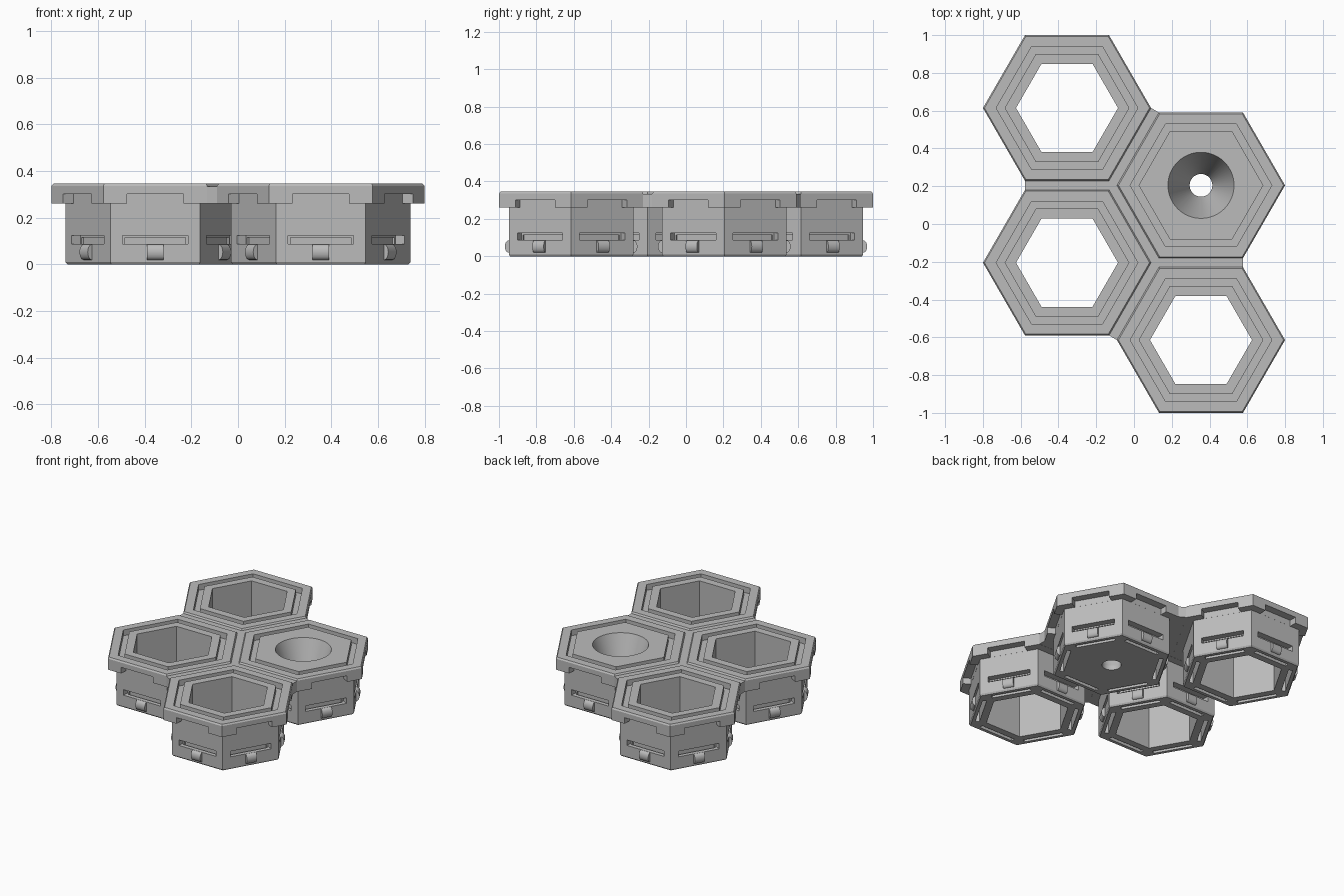
import bpy, bmesh, math
from mathutils import Matrix, Vector

default = bpy.data.objects.get("Cube")
if default:
    bpy.data.objects.remove(default, do_unlink=True)

PITCH, RIM, BODY, HOLE = 0.819, 0.445, 0.385, 0.27
TOP, LEDGE = 0.345, 0.26
COS30 = math.cos(math.pi / 6)
X, Y = PITCH * COS30 / 2, PITCH / 4
CENTRES = {
    "back_right_cell": Vector((-X, 3 * Y, 0)),
    "funnel_cell": Vector((X, Y, 0)),
    "middle_cell": Vector((-X, -Y, 0)),
    "front_cell": Vector((X, -3 * Y, 0)),
}
SIDES = [math.radians(30 + 60 * k) for k in range(6)]

grey = bpy.data.materials.new("plain_grey")
grey.use_nodes = True
colour = (0.5, 0.5, 0.5, 1)
grey.diffuse_color = colour
grey.node_tree.nodes["Principled BSDF"].inputs["Base Color"].default_value = colour


def make_object(name, bm, location=(0, 0, 0)):
    bmesh.ops.recalc_face_normals(bm, faces=bm.faces[:])
    mesh = bpy.data.meshes.new(name)
    bm.to_mesh(mesh)
    bm.free()
    mesh.materials.append(grey)
    obj = bpy.data.objects.new(name, mesh)
    obj.location = location
    bpy.context.collection.objects.link(obj)
    return obj


def loft(bm, profile, sides, closed):
    """Sweep (radius, z) points round the z axis."""
    rings = []
    for r, z in profile:
        rings.append([bm.verts.new((r * math.cos(a), r * math.sin(a), z))
                      for a in (math.tau * i / sides for i in range(sides))])
    pairs = list(zip(rings, rings[1:]))
    if closed:
        pairs.append((rings[-1], rings[0]))
    else:
        bm.faces.new(rings[0])
        bm.faces.new(rings[-1])
    for a, b in pairs:
        for i in range(sides):
            j = (i + 1) % sides
            bm.faces.new((a[i], a[j], b[j], b[i]))


def prism(bm, points, depth, matrix):
    """Extrude an outline of 3D points along a depth vector."""
    lower = [bm.verts.new(matrix @ Vector(p)) for p in points]
    upper = [bm.verts.new(matrix @ (Vector(p) + Vector(depth))) for p in points]
    bm.faces.new(lower)
    bm.faces.new(upper)
    n = len(points)
    for i in range(n):
        j = (i + 1) % n
        bm.faces.new((lower[i], lower[j], upper[j], upper[i]))


def side_box(bm, angle, near, far, half, low, high, centre=Vector()):
    """Box whose x axis points out through one side of a cell."""
    matrix = Matrix.Translation(centre) @ Matrix.Rotation(angle, 4, "Z")
    outline = [(near, -half, low), (far, -half, low), (far, half, low), (near, half, low)]
    prism(bm, outline, (0, 0, high - low), matrix)


def cut(obj, bm):
    cutter = make_object("cutter", bm, obj.location)
    cutter.hide_render = True
    mod = obj.modifiers.new("cut", "BOOLEAN")
    mod.operation, mod.solver, mod.object = "DIFFERENCE", "EXACT", cutter
    mod.use_self = True
    bpy.context.view_layer.update()
    graph = bpy.context.evaluated_depsgraph_get()
    mesh = bpy.data.meshes.new_from_object(obj.evaluated_get(graph))
    obj.modifiers.clear()
    obj.data = mesh
    bpy.data.objects.remove(cutter, do_unlink=True)


def smooth(obj, degrees):
    bpy.ops.object.select_all(action="DESELECT")
    obj.select_set(True)
    bpy.context.view_layer.objects.active = obj
    bpy.ops.object.shade_smooth_by_angle(angle=math.radians(degrees))


def neighbour(centre, angle):
    other = centre + PITCH * Vector((math.cos(angle), math.sin(angle), 0))
    return any((other - c).length < 0.01 for c in CENTRES.values())


# Outer wall, overhanging rim and top groove, shared by every cell
WALL = [(BODY - 0.008, 0), (BODY, 0.01), (BODY, LEDGE), (RIM, LEDGE),
        (RIM, TOP - 0.01), (RIM - 0.008, TOP), (0.375, TOP),
        (0.375, TOP - 0.04), (0.33, TOP - 0.04), (0.33, TOP)]

for name, centre in CENTRES.items():
    solid = name == "funnel_cell"
    bm = bmesh.new()
    if solid:
        loft(bm, WALL, 6, False)
    else:
        loft(bm, [(HOLE, 0)] + WALL + [(HOLE, TOP)], 6, True)
    cell = make_object(name, bm, centre)

    # Side slots, slots under the wall, and notches below the free rim edges
    bm = bmesh.new()
    for angle in SIDES:
        side_box(bm, angle, 0.29, 0.36, 0.14, 0.086, 0.124)
        side_box(bm, angle, 0.28, 0.305, 0.13, -0.02, 0.115)
        if not neighbour(centre, angle):
            side_box(bm, angle, BODY * COS30 + 0.0004, 0.42, 0.122, 0.25, 0.302)
    cut(cell, bm)

    # Funnel through the solid cell
    if solid:
        bm = bmesh.new()
        slope = (0.175 - 0.06) / (TOP - 0.03)
        loft(bm, [(0.06, -0.02), (0.06, 0.03), (0.175 + 0.02 * slope, TOP + 0.02)], 64, False)
        cut(cell, bm)
        smooth(cell, 15)

    # Rounded snap clips under the side slots
    bm = bmesh.new()
    face = BODY * COS30
    arc = [(face + 0.021 * math.sin(t), -0.035, 0.052 - 0.033 * math.cos(t))
           for t in (math.pi * i / 10 for i in range(11))]
    outline = [(face - 0.01, -0.035, 0.019)] + arc + [(face - 0.01, -0.035, 0.085)]
    for angle in SIDES:
        prism(bm, outline, (0, 0.07, 0), Matrix.Rotation(angle, 4, "Z"))
    smooth(make_object(name + "_clips", bm, centre), 30)

# Sunken webs joining neighbouring cells
bm = bmesh.new()
GAP = PITCH - 2 * RIM * COS30
for centre in CENTRES.values():
    for angle in SIDES[:3]:
        if neighbour(centre, angle):
            side_box(bm, angle, RIM * COS30 - 0.003, PITCH - RIM * COS30 + 0.003,
                     RIM / 2, LEDGE + 0.001, TOP - 0.011, centre)

# Small triangles where three cells meet
names = list(CENTRES)
for i in range(2):
    trio = [CENTRES[n] for n in names[i:i + 3]]
    middle = sum(trio, Vector()) / 3
    outline = []
    for c in trio:
        outline.append((middle - c).normalized() * GAP / math.sqrt(3)
                       + Vector((0, 0, LEDGE + 0.001)))
    outline = [Matrix.Rotation(math.pi, 3, "Z") @ p for p in outline]
    prism(bm, outline, (0, 0, TOP - LEDGE - 0.012), Matrix.Translation(middle))
make_object("joining_webs", bm)
